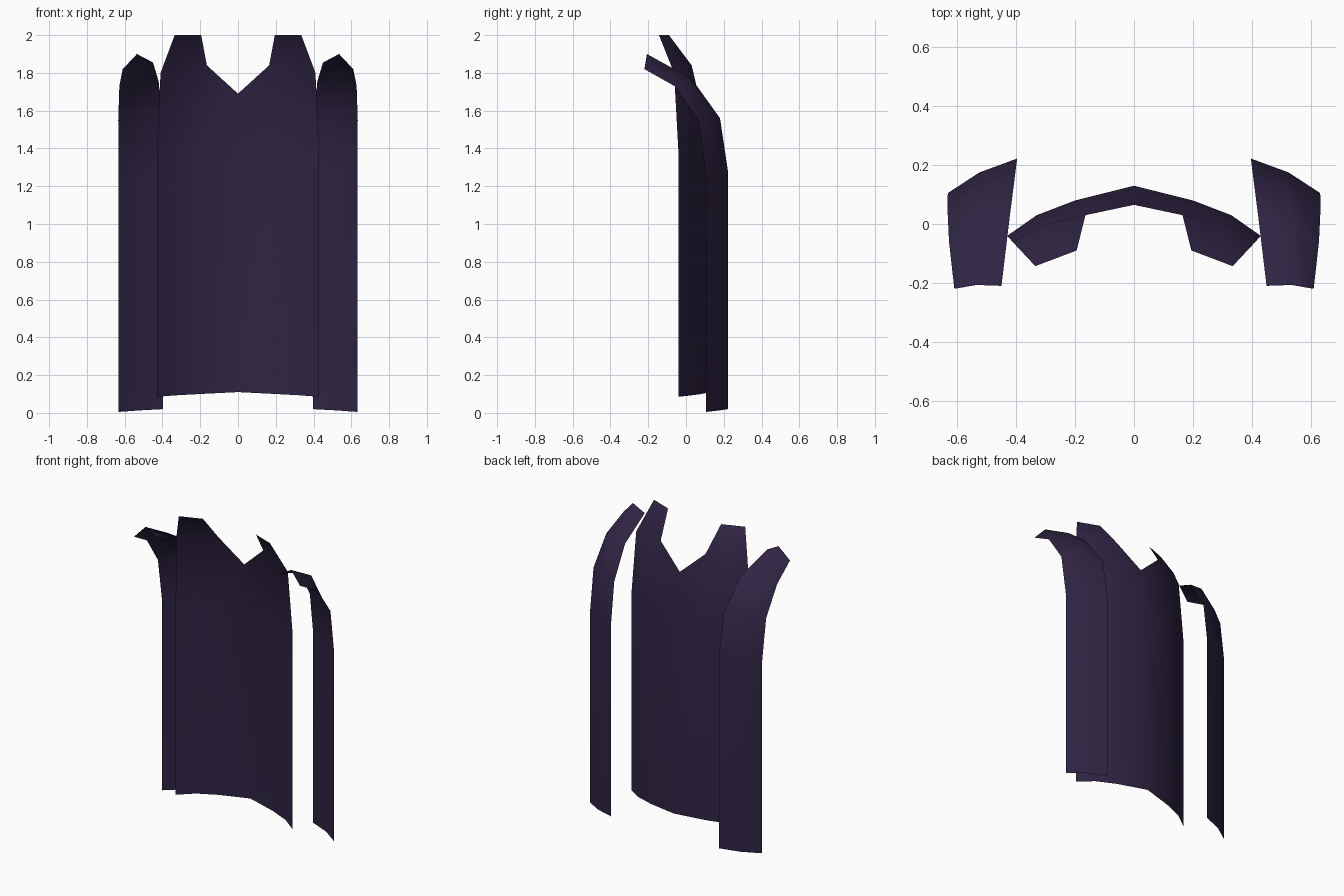
import bpy
import bmesh

default_cube = bpy.data.objects.get("Cube")
if default_cube:
    bpy.data.objects.remove(default_cube, do_unlink=True)

# One dark purple cloth colour for every panel
COLOUR = (0.029, 0.018, 0.057, 1)
cloth = bpy.data.materials.new("dark purple cloth")
cloth.use_nodes = True
cloth.diffuse_color = COLOUR
shader = next(n for n in cloth.node_tree.nodes if n.type == "BSDF_PRINCIPLED")
shader.inputs["Base Color"].default_value = COLOUR


def make_sheet(name, columns):
    """Span a thin smooth sheet between neighbouring upright edge lines."""
    bm = bmesh.new()
    lines = [[bm.verts.new(point) for point in column] for column in columns]
    for first, second in zip(lines, lines[1:]):
        rows = min(len(first), len(second))
        for row in range(rows - 1):
            bm.faces.new((first[row], second[row],
                          second[row + 1], first[row + 1]))
    # Merge shared corners, then turn the outside of the sheet to the back
    bmesh.ops.remove_doubles(bm, verts=bm.verts[:], dist=0.001)
    bm.normal_update()
    if sum(face.normal.y * face.calc_area() for face in bm.faces) < 0:
        bmesh.ops.reverse_faces(bm, faces=bm.faces[:])
    for face in bm.faces:
        face.smooth = True
    mesh = bpy.data.meshes.new(name)
    bm.to_mesh(mesh)
    bm.free()
    mesh.materials.append(cloth)
    sheet = bpy.data.objects.new(name, mesh)
    bpy.context.collection.objects.link(sheet)
    return sheet


def flip(columns, side):
    """Place edge lines on the chosen side of the model."""
    return [[(side * x, y, z) for x, y, z in column] for column in columns]


# Wide back panel: half of its edge lines, from the spine to the outer hem
collar_corner = (0.335, -0.143, 2)
spine = [(0, 0.13, 0.11), (0, 0.13, 1.39), (0, 0.065, 1.69)]
half_panel = [
    [(0.2, 0.08, 0.1), (0.2, 0.08, 1.38),
     (0.165, 0.03, 1.84), (0.195, -0.09, 2)],
    [(0.33, 0.03, 0.093), (0.33, 0.03, 1.38),
     (0.32, -0.005, 1.82), collar_corner],
    [(0.43, -0.04, 0.085), (0.43, -0.04, 1.38),
     (0.41, -0.063, 1.8), collar_corner],
]
make_sheet("back_panel",
           flip(half_panel, -1)[::-1] + [spine] + flip(half_panel, 1))

# Side strips: inner, middle and outer edge lines curling over the shoulder
side_strip = [
    [(0.397, 0.222, 0.02), (0.397, 0.222, 1.28), (0.402, 0.18, 1.56),
     (0.42, 0.04, 1.755), (0.45, -0.21, 1.855)],
    [(0.525, 0.175, 0.013), (0.525, 0.175, 1.28), (0.527, 0.14, 1.57),
     (0.53, 0.01, 1.78), (0.535, -0.207, 1.9)],
    [(0.632, 0.105, 0.005), (0.632, 0.105, 1.27), (0.634, 0.065, 1.55),
     (0.628, -0.06, 1.73), (0.61, -0.22, 1.82)],
]
for label, side in (("left", 1), ("right", -1)):
    make_sheet(label + "_shoulder_strip", flip(side_strip, side))
